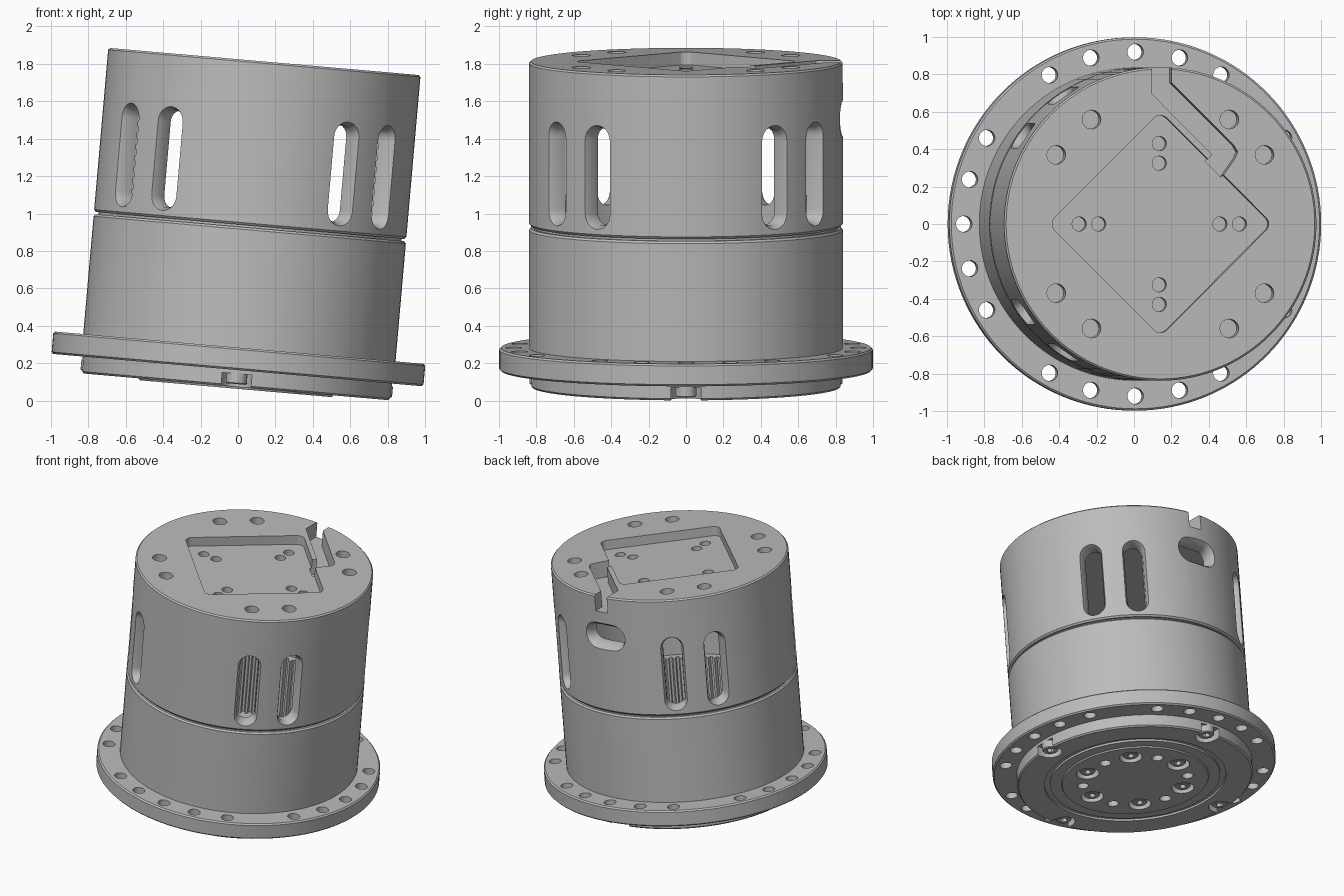
import bpy, bmesh, math
from math import cos, sin, pi, radians
from mathutils import Matrix, Vector

cube = bpy.data.objects.get("Cube")
if cube:
    bpy.data.objects.remove(cube)

SEGMENTS = 128
TOP = 1.656          # housing top along its own axis
SPLIT = 0.77         # joint between the two housings
RADIUS = 0.838
TILT = Matrix.Translation((-0.003, 0, 0.163)) @ Matrix.Rotation(radians(5), 4, 'Y')

metal = bpy.data.materials.new("machined grey")
metal.use_nodes = True
metal.diffuse_color = (0.5, 0.5, 0.5, 1)
metal.node_tree.nodes["Principled BSDF"].inputs["Base Color"].default_value = (0.5, 0.5, 0.5, 1)
parts = []


def make_object(name, bm):
    bmesh.ops.recalc_face_normals(bm, faces=bm.faces)
    mesh = bpy.data.meshes.new(name)
    bm.to_mesh(mesh)
    bm.free()
    obj = bpy.data.objects.new(name, mesh)
    bpy.context.collection.objects.link(obj)
    return obj


def lathe(name, profile):
    """Closed solid of revolution from (radius, height) points."""
    bm = bmesh.new()
    verts = [bm.verts.new((r, 0, z)) for r, z in profile]
    edges = [bm.edges.new(pair) for pair in zip(verts, verts[1:])]
    bmesh.ops.spin(bm, geom=verts + edges, cent=(0, 0, 0), axis=(0, 0, 1),
                   angle=2 * pi, steps=SEGMENTS)
    bmesh.ops.remove_doubles(bm, verts=bm.verts, dist=1e-5)
    obj = make_object(name, bm)
    parts.append(obj)
    return obj


def loft(bm, rings, matrix=Matrix()):
    """Skin equal-length rings of points and cap both ends."""
    loops = [[bm.verts.new(matrix @ Vector(p)) for p in ring] for ring in rings]
    n = len(loops[0])
    for a, b in zip(loops, loops[1:]):
        for i in range(n):
            j = (i + 1) % n
            bm.faces.new((a[i], a[j], b[j], b[i]))
    bm.faces.new(loops[0])
    bm.faces.new(loops[-1])


def capsule(bm, half, levels, matrix=Matrix(), n=12):
    """Slot shape along x; levels are (height, radius). Zero half makes a cylinder."""
    rings = []
    for z, r in levels:
        ring = []
        for side in (1, -1):
            count = n + 1 if half else n
            for i in range(count):
                a = -pi / 2 + pi * i / n
                ring.append((side * (half + r * cos(a)), side * r * sin(a), z))
        rings.append(ring)
    loft(bm, rings, matrix)


def prism(bm, outline, low, high):
    loft(bm, [[(x, y, z) for x, y in outline] for z in (low, high)])


def polar(radius, degrees):
    a = radians(degrees)
    return Matrix.Translation((radius * cos(a), radius * sin(a), 0)) @ Matrix.Rotation(a, 4, 'Z')


def holes(places, radius, low, high):
    bm = bmesh.new()
    for r, deg in places:
        capsule(bm, 0, [(low, radius), (high, radius)], polar(r, deg))
    return bm


def cut(obj, bm):
    cutter = make_object("cutter", bm)
    cutter.hide_render = True
    mod = obj.modifiers.new("cut", 'BOOLEAN')
    mod.operation = 'DIFFERENCE'
    mod.solver = 'EXACT'
    mod.object = cutter
    graph = bpy.context.evaluated_depsgraph_get()
    mesh = bpy.data.meshes.new_from_object(obj.evaluated_get(graph))
    obj.modifiers.clear()
    obj.data = mesh
    bpy.data.objects.remove(cutter)


def circle(radius, n=SEGMENTS):
    return [(radius * cos(2 * pi * i / n), radius * sin(2 * pi * i / n)) for i in range(n)]


# Mounting flange with stepped underside
c = 0.01
flange = lathe("mounting_flange", [
    (0, -0.1), (0.515, -0.1), (0.52, -0.09), (0.6, -0.09), (0.6, -0.075), (0.64, -0.075),
    (0.64, -0.09), (0.83 - c, -0.09), (0.83, -0.09 + c), (0.83, 0), (0.998 - c, 0),
    (0.998, c), (0.998, 0.12 - c), (0.998 - c, 0.12), (0, 0.12)])
cut(flange, holes([(0.92, a) for a in range(0, 360, 15) if a % 90 != 45], 0.043, -0.05, 0.2))
notches = bmesh.new()
for a in range(0, 360, 90):
    capsule(notches, 0.06, [(-0.2, 0.08), (-0.02, 0.08)], polar(0.84, a))
cut(flange, notches)
cut(flange, holes([(0.37, a) for a in range(45, 360, 60)], 0.08, -0.2, -0.045))
cut(flange, holes([(0.37, a) for a in range(15, 360, 60)], 0.04, -0.2, 0.2))

# Lower housing with a toothed bore
lower = lathe("lower_housing", [
    (0, 0.12), (RADIUS, 0.12), (RADIUS, SPLIT - 0.018), (RADIUS - c, SPLIT - 0.006),
    (RADIUS - 0.025, SPLIT - 0.006), (RADIUS - 0.025, SPLIT + 0.006), (0, SPLIT + 0.006)])
bore = bmesh.new()
prism(bore, circle(0.74), 0.6, 1)
cut(lower, bore)
teeth = 90
outline = []
for i in range(teeth):
    for step, r in ((0, 0.67), (0.35, 0.67), (0.5, 0.70), (0.85, 0.70)):
        a = 2 * pi * (i + step) / teeth
        outline.append((r * cos(a), r * sin(a)))
bore = bmesh.new()
prism(bore, outline, 0, 0.7)
cut(lower, bore)

# Upper housing, hollow under a thick top
upper = lathe("upper_housing", [
    (0, SPLIT + 0.006), (RADIUS - c, SPLIT + 0.006), (RADIUS, SPLIT + 0.018),
    (RADIUS, TOP - c), (RADIUS - c, TOP), (0, TOP)])
bore = bmesh.new()
prism(bore, circle(0.74), 0.5, 1.45)
cut(upper, bore)

# Paired upright windows and one lying window at the back
windows = bmesh.new()
outward = Matrix.Rotation(pi / 2, 4, 'Y')
for corner in range(45, 360, 90):
    for offset in (-10.5, 10.5):
        place = (Matrix.Translation((0, 0, 1.094))
                 @ Matrix.Rotation(radians(corner + offset), 4, 'Z') @ outward)
        capsule(windows, 0.197, [(0.6, 0.065), (0.8, 0.065), (0.845, 0.085), (0.9, 0.085)], place)
place = (Matrix.Translation((0, 0, 1.35)) @ Matrix.Rotation(pi / 2, 4, 'Z')
         @ outward @ Matrix.Rotation(pi / 2, 4, 'Z'))
capsule(windows, 0.08, [(0.6, 0.065), (0.77, 0.065), (0.81, 0.078), (0.85, 0.11)], place)
cut(upper, windows)

# Square pocket turned to a diamond, and its cable channel
pocket = bmesh.new()
corner_r, side = 0.05, 0.425
reach = (side - corner_r) * math.sqrt(2)
outline = []
for k in range(4):
    for i in range(9):
        a = k * pi / 2 - pi / 4 + i * pi / 16
        outline.append((reach * cos(k * pi / 2) + corner_r * cos(a),
                        reach * sin(k * pi / 2) + corner_r * sin(a)))
prism(pocket, outline, TOP - 0.07, TOP + 0.1)
cut(upper, pocket)
channel = bmesh.new()
prism(channel, [(-0.045, 0.9), (-0.045, 0.695), (0.28, 0.37), (0.245, 0.335), (0.33, 0.25),
                (0.4, 0.35), (0.415, 0.385), (0.395, 0.42), (0.06, 0.755), (0.06, 0.9)],
      TOP - 0.12, TOP + 0.1)
cut(upper, channel)

# Blind screw holes in the top
cut(upper, holes([(0.67, k + d) for k in range(45, 360, 90) for d in (-11.5, 11.5)],
                 0.05, TOP - 0.12, TOP + 0.1))
cut(upper, holes([(r, k) for k in range(0, 360, 90) for r in (0.325, 0.43)],
                 0.038, TOP - 0.15, TOP + 0.05))


# Socket head screws on the underside
def screw(name, radius, degrees, low, high):
    bm = bmesh.new()
    capsule(bm, 0, [(low, 0.05), (low + 0.006, 0.056), (high, 0.056)], polar(radius, degrees))
    obj = make_object(name, bm)
    socket = bmesh.new()
    capsule(socket, 0, [(low - 0.05, 0.028), (low + 0.03, 0.028)], polar(radius, degrees), n=3)
    cut(obj, socket)
    parts.append(obj)


for a in range(0, 360, 90):
    screw("rim_screw", 0.78, a, -0.075, -0.015)
for a in range(45, 360, 60):
    screw("centre_screw", 0.37, a, -0.088, -0.04)

# Shared finish and tilt
bpy.ops.object.select_all(action='DESELECT')
for obj in parts:
    obj.data.materials.clear()
    obj.data.materials.append(metal)
    obj.matrix_world = TILT
    obj.select_set(True)
bpy.context.view_layer.objects.active = flange
bpy.ops.object.shade_smooth_by_angle(angle=radians(25))
